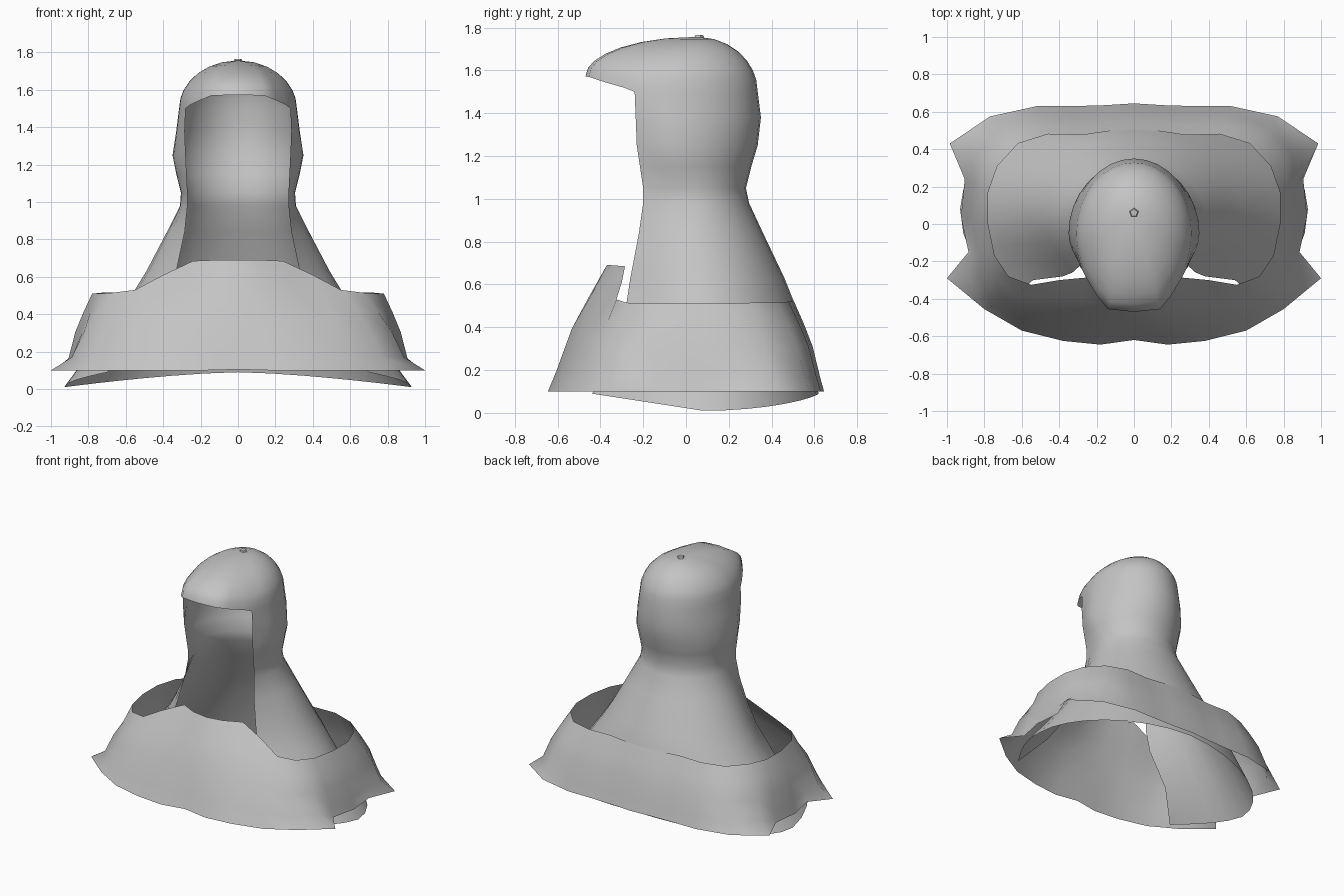
import bpy, bmesh, math
from mathutils import Vector

if "Cube" in bpy.data.objects:
    bpy.data.objects.remove(bpy.data.objects["Cube"])

cloth = bpy.data.materials.new("grey cloth")
cloth.diffuse_color = (0.55, 0.55, 0.55, 1)
cloth.use_nodes = True
cloth.node_tree.nodes["Principled BSDF"].inputs["Base Color"].default_value = cloth.diffuse_color


def finish(bm, name, angle=60):
    bmesh.ops.recalc_face_normals(bm, faces=bm.faces)
    me = bpy.data.meshes.new(name)
    bm.to_mesh(me)
    bm.free()
    ob = bpy.data.objects.new(name, me)
    bpy.context.collection.objects.link(ob)
    me.materials.append(cloth)
    bpy.ops.object.select_all(action='DESELECT')
    ob.select_set(True)
    bpy.context.view_layer.objects.active = ob
    bpy.ops.object.shade_smooth_by_angle(angle=math.radians(angle))
    return ob


def bridge(bm, a, b, closed=False):
    n = len(a)
    for i in range(n if closed else n - 1):
        j = (i + 1) % n
        bm.faces.new((a[i], a[j], b[j], b[i]))


def mirrored(half):
    """Half outline ending on x = 0, continued on the other side."""
    return half + [Vector((-p.x, p.y, p.z)) for p in reversed(half[:-1])]


# ---- Hood: open-fronted sheet with a brimmed crown ----
# z, front edge x, front edge y, side x, side y, back y, side drop
rows = [
    (1.50, .28, -.24, .315, -.05, .335, 0),
    (1.38, .285, -.235, .33, -.05, .35, 0),
    (1.25, .28, -.23, .35, -.05, .335, 0),
    (1.15, .275, -.215, .33, -.03, .305, 0),
    (1.05, .27, -.20, .305, .0, .28, 0),
    (.98, .27, -.20, .31, .02, .295, 0),
    (.84, .285, -.22, .38, .04, .36, 0),
    (.63, .33, -.26, .49, .06, .46, 0),
    (.50, .38, -.28, .57, .08, .512, 0),
    (.27, .54, -.30, .76, .08, .575, .03),
    (.09, .70, -.44, .93, .08, .62, .08),
]


def hood_ring(z, xf, yf, xs, ys, yb, drop):
    half = []
    for i in range(4):                       # front edge to side
        t = i / 4
        half.append(Vector((xf + (xs - xf) * math.sin(t * math.pi / 2),
                            yf + (ys - yf) * t, z - drop * t)))
    for i in range(9):                       # side round to the back
        a = i / 8 * math.pi / 2
        half.append(Vector((xs * math.cos(a), ys + (yb - ys) * math.sin(a),
                            z - drop * math.cos(a) ** 1.5 if i < 8 else z)))
    return mirrored(half)


bm = bmesh.new()
rings = [[bm.verts.new(p) for p in hood_ring(*r)] for r in rows]
for a, b in zip(rings, rings[1:]):
    bridge(bm, a, b)

# brim edge joins the two front corners of the hood
brim = [Vector(p) for p in [(.255, -.29, 1.52), (.20, -.38, 1.545),
                            (.14, -.455, 1.57), (0, -.47, 1.572)]]
right_to_left = mirrored(brim)
base = rings[0] + [bm.verts.new(p) for p in reversed(right_to_left)]
pole = Vector((0, .05, 1.757))
last = base
for s in (.025, .08, .18, .32, .5, .72):
    g = math.sqrt(1 - (1 - s) ** 2)
    ring = []
    for v in base:
        p = v.co.lerp(pole, s)
        p.z = v.co.z + (pole.z - v.co.z) * g
        ring.append(bm.verts.new(p))
    bridge(bm, last, ring, closed=True)
    last = ring
top = bm.verts.new(pole)
for i, v in enumerate(last):
    bm.faces.new((v, last[(i + 1) % len(last)], top))
finish(bm, "hood")

# ---- Crown button ----
bm = bmesh.new()
bmesh.ops.create_cone(bm, cap_ends=True, segments=5, radius1=.028, radius2=.02, depth=.016)
bmesh.ops.translate(bm, verts=bm.verts, vec=(0, .06, 1.757))
finish(bm, "crown_button", 30)

# ---- Shoulder cape: top edge, hem and whether the hem flares to a point ----
outline = [
    ((0, -.37, .69), (0, -.62, .105), 0),
    ((.12, -.35, .69), (.18, -.645, .10), 0),
    ((.24, -.285, .685), (.38, -.625, .10), 0),
    ((.40, -.30, .61), (.60, -.57, .10), 0),
    ((.55, -.325, .53), (.80, -.455, .10), 0),
    ((.67, -.28, .515), (1.0, -.29, .10), 1),
    ((.745, -.17, .51), (.885, -.15, .10), 0),
    ((.78, .0, .51), (.925, .04, .10), 0),
    ((.78, .17, .51), (.905, .24, .10), 0),
    ((.73, .31, .515), (.985, .43, .10), 1),
    ((.62, .43, .515), (.77, .575, .10), 0),
    ((.46, .48, .52), (.52, .63, .10), 0),
    ((.28, .475, .52), (.33, .63, .10), 0),
    ((.13, .497, .52), (.16, .635, .10), 0),
    ((0, .505, .52), (0, .645, .10), 0),
]
spread = ([0, .33, .62, .86, 1], [0, .24, .46, .66, 1])
bm = bmesh.new()
last = None
for k, t in enumerate((0, .25, .5, .83, 1)):
    half = []
    for a, b, tip in outline:
        a, b = Vector(a), Vector(b)
        p = a.lerp(b, spread[tip][k])
        p.z = a.z + (b.z - a.z) * t
        half.append(p)
    loop = half + [Vector((-p.x, p.y, p.z)) for p in reversed(half[1:-1])]
    ring = [bm.verts.new(p) for p in loop]
    if last:
        bridge(bm, last, ring, closed=True)
    last = ring
finish(bm, "shoulder_cape")
